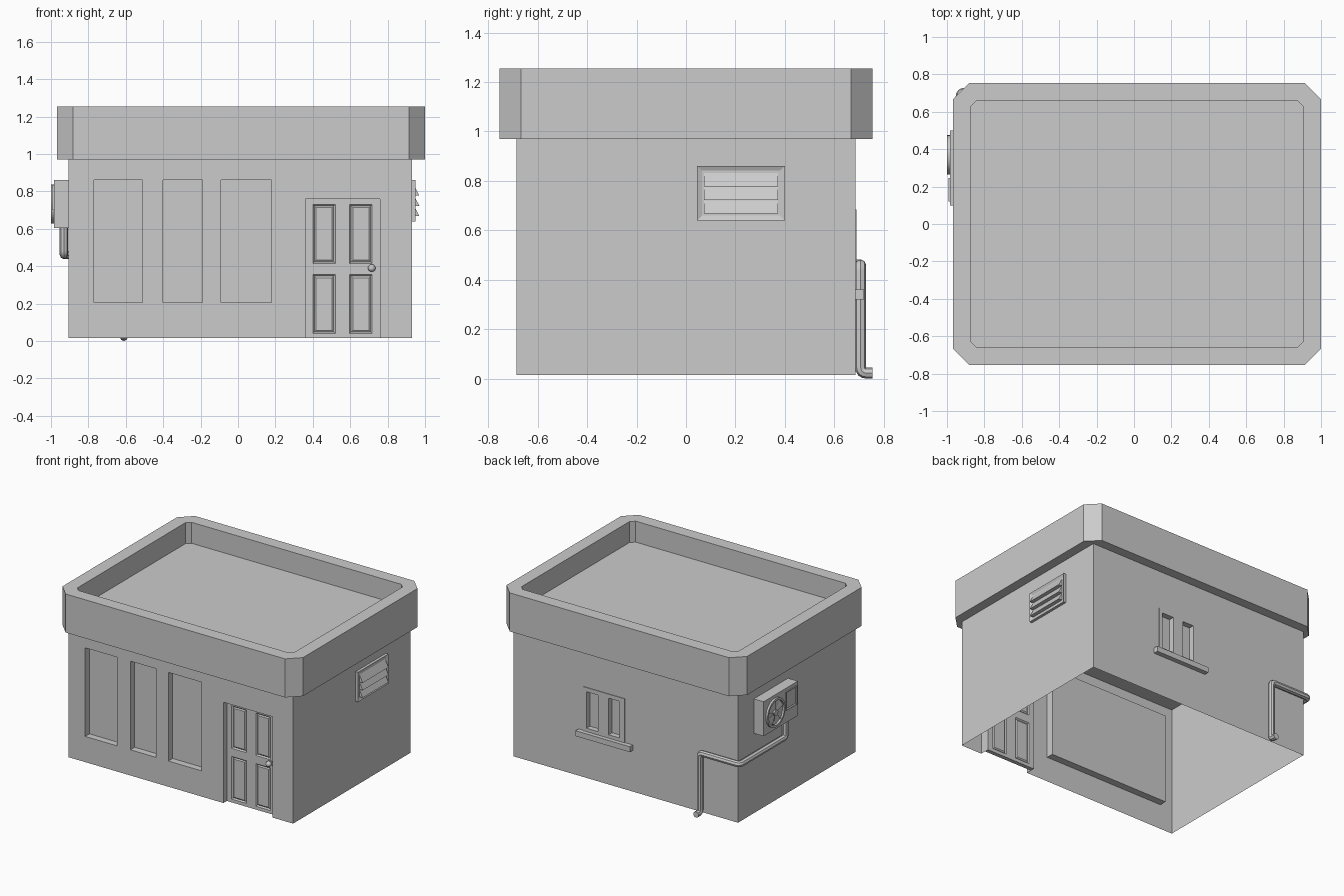
import bpy, bmesh, math
from mathutils import Vector, Matrix

if "Cube" in bpy.data.objects:
    bpy.data.objects.remove(bpy.data.objects["Cube"])

def finish(name, bm, smooth=False):
    me = bpy.data.meshes.new(name)
    bm.to_mesh(me)
    bm.free()
    ob = bpy.data.objects.new(name, me)
    bpy.context.collection.objects.link(ob)
    if smooth:
        bpy.ops.object.select_all(action='DESELECT')
        bpy.context.view_layer.objects.active = ob
        ob.select_set(True)
        bpy.ops.object.shade_smooth_by_angle()
    return ob

def box(name, x, y, z):
    bm = bmesh.new()
    size = (x[1] - x[0], y[1] - y[0], z[1] - z[0])
    mid = (sum(x) / 2, sum(y) / 2, sum(z) / 2)
    bmesh.ops.create_cube(bm, size=1, matrix=Matrix.Translation(mid) @ Matrix.Diagonal((*size, 1)))
    return finish(name, bm)

def grid(bm, us, vs, fn):
    """Flat sheet split at the given lines; faces keyed by (column, row)."""
    vt = [[bm.verts.new(fn(u, v)) for v in vs] for u in us]
    return {(i, j): bm.faces.new((vt[i][j], vt[i+1][j], vt[i+1][j+1], vt[i][j+1]))
            for i in range(len(us) - 1) for j in range(len(vs) - 1)}

def push(bm, f, depth, inset=0.0):
    bm.normal_update()
    return bmesh.ops.inset_individual(bm, faces=[f], thickness=inset, depth=depth)['faces']

X0, X1, Y, Z0, Z1 = -0.905, 0.93, 0.685, 0.015, 0.97

# Walls: open-bottomed shell with recessed shop windows, doorway and back window
bm = bmesh.new()
front = lambda u, v: (u, -Y, v)
g = grid(bm, [X0, -0.77, -0.51, -0.40, -0.19, -0.09, 0.18, 0.27], [Z0, 0.205, 0.86, Z1], front)
for i in (1, 3, 5):
    push(bm, g[i, 1], -0.05)
g = grid(bm, [0.27, 0.36, 0.76, X1], [Z0, 0.76, Z1], front)
rim = push(bm, g[1, 0], -0.04)
floor = [f for f in rim if f.is_valid and all(abs(v.co.z - Z0) < 1e-4 for v in f.verts)]
bmesh.ops.delete(bm, geom=[g[1, 0]] + floor, context='FACES')
g = grid(bm, [-X1, -0.355, -0.02, -X0], [Z0, 0.36, 0.685, Z1], lambda u, v: (-u, Y, v))
push(bm, g[1, 1], 0.005)
bmesh.ops.delete(bm, geom=[g[1, 1]], context='FACES')
grid(bm, [-Y, Y], [Z0, Z1], lambda u, v: (X1, u, v))
grid(bm, [-Y, Y], [Z0, Z1], lambda u, v: (X0, -u, v))
finish("walls", bm)

# Shared housing behind the shop windows
bm = bmesh.new()
f = grid(bm, [-0.185, 0.805], [0.20, 0.865], lambda u, v: (-u, -Y + 0.001, v))[0, 0]
push(bm, f, 0.053)
finish("window_housing", bm)

# Back window sash and sill
bm = bmesh.new()
g = grid(bm, [-0.355, -0.33, -0.235, -0.15, -0.06, -0.02], [0.36, 0.385, 0.655, 0.685],
         lambda u, v: (-u, Y + 0.005, v))
for i in (1, 3):
    push(bm, g[i, 1], -0.04)
finish("back_window", bm)
box("window_sill", (-0.045, 0.40), (Y, 0.72), (0.32, 0.36))

# Panelled door, mirrored front to back
bm = bmesh.new()
g = grid(bm, [0.36, 0.40, 0.52, 0.597, 0.717, 0.76], [Z0, 0.04, 0.355, 0.415, 0.73, 0.76],
         lambda u, v: (u, -0.015, v))
rim = [e for e in bm.edges if e.is_boundary]
for i in (1, 3):
    for j in (1, 3):
        push(bm, g[i, j], -0.009, 0.012)
        push(bm, g[i, j], 0.006, 0.012)
new = bmesh.ops.extrude_edge_only(bm, edges=rim)['geom']
for v in new:
    if isinstance(v, bmesh.types.BMVert):
        v.co.y = 0
bmesh.ops.recalc_face_normals(bm, faces=bm.faces)
door = finish("door", bm)
door.location.y = -0.63
mod = door.modifiers.new("Mirror", 'MIRROR')
mod.use_axis = (False, True, False)

# Door knob
bm = bmesh.new()
bmesh.ops.create_uvsphere(bm, u_segments=16, v_segments=10, radius=0.02,
                          matrix=Matrix.Translation((0.715, -0.664, 0.39)))
bmesh.ops.create_cone(bm, cap_ends=True, segments=16, radius1=0.022, radius2=0.022, depth=0.006,
                      matrix=Matrix.Translation((0.715, -0.647, 0.39)) @ Matrix.Rotation(math.pi / 2, 4, 'X'))
finish("door_knob", bm, True)

# Roof with chamfered parapet and sunken deck
def octagon(bm, hx, hy, c, z):
    pts = [(hx, -hy + c), (hx, hy - c), (hx - c, hy), (-hx + c, hy),
           (-hx, hy - c), (-hx, -hy + c), (-hx + c, -hy), (hx - c, -hy)]
    return [bm.verts.new((x + 0.016, y, z)) for x, y in pts]

bm = bmesh.new()
loops = [octagon(bm, *a) for a in ((0.984, 0.755, 0.087, Z1), (0.984, 0.755, 0.087, 1.255),
                                   (0.888, 0.66, 0.03, 1.255), (0.888, 0.66, 0.03, 1.10))]
for a, b in zip(loops, loops[1:]):
    for i in range(8):
        k = (i + 1) % 8
        bm.faces.new((a[i], a[k], b[k], b[i]))
bm.faces.new(loops[-1])
bm.faces.new(loops[0][::-1])
finish("roof", bm)

# Louvred vent on the right wall
bm = bmesh.new()
g = grid(bm, [0.045, 0.40], [0.64, 0.86], lambda u, v: (X1, u, v))
push(bm, g[0, 0], 0.02)
push(bm, g[0, 0], -0.008, 0.027)
finish("vent_frame", bm)
for i in range(3):
    z = 0.667 + 0.055 * i
    bm = bmesh.new()
    tri = [bm.verts.new(p) for p in ((0.942, 0.072, z), (0.97, 0.072, z), (0.942, 0.072, z + 0.054))]
    f = bm.faces.new(tri)
    ex = bmesh.ops.extrude_face_region(bm, geom=[f], use_keep_orig=True)['geom']
    bmesh.ops.translate(bm, vec=(0, 0.301, 0), verts=[v for v in ex if isinstance(v, bmesh.types.BMVert)])
    bmesh.ops.recalc_face_normals(bm, faces=bm.faces)
    finish("vent_slat", bm)

# Air conditioner: case, fan ring, blades, hub and side panel
box("cooler_case", (-0.985, X0), (0.10, 0.50), (0.605, 0.86))
FC = Vector((-0.985, 0.37, 0.733))
bm = bmesh.new()
n = 32
rings = []
for r, d in ((0.105, 0), (0.105, 0.015), (0.09, 0.015), (0.09, 0)):
    rings.append([bm.verts.new(FC + Vector((-d, r * math.cos(t), r * math.sin(t))))
                  for t in (2 * math.pi * i / n for i in range(n))])
for a, b in zip(rings, rings[1:]):
    for i in range(n):
        bm.faces.new((a[i], b[i], b[(i + 1) % n], a[(i + 1) % n]))
bmesh.ops.recalc_face_normals(bm, faces=bm.faces)
finish("fan_ring", bm, True)
for k in range(5):
    bm = bmesh.new()
    pts = [(0.015, -0.3, 0.003), (0.088, -0.3, 0.003), (0.088, 0.3, 0.01), (0.015, 0.3, 0.01)]
    bm.faces.new([bm.verts.new(FC + Vector((-d, r * math.cos(a + k * 1.2566), r * math.sin(a + k * 1.2566))))
                  for r, a, d in pts][::-1])
    finish("fan_blade", bm)
bm = bmesh.new()
bmesh.ops.create_cone(bm, cap_ends=True, segments=16, radius1=0.022, radius2=0.022, depth=0.014,
                      matrix=Matrix.Translation(FC - Vector((0.007, 0, 0))) @ Matrix.Rotation(math.pi / 2, 4, 'Y'))
finish("fan_hub", bm, True)
bm = bmesh.new()
f = grid(bm, [-0.245, -0.12], [0.70, 0.835], lambda u, v: (-0.985, -u, v))[0, 0]
push(bm, f, 0.008)
push(bm, f, -0.006, 0.012)
finish("cooler_panel", bm)

# Drain pipe: down from the cooler, round the corner, down the back wall
path = [Vector(p) for p in ((-0.931, 0.17, 0.61), (-0.931, 0.17, 0.46), (-0.931, 0.706, 0.46),
                            (-0.61, 0.706, 0.46), (-0.61, 0.706, 0.0225), (-0.61, 0.755, 0.0225))]
pts = [path[0]]
for a, b, c in zip(path, path[1:], path[2:]):
    p, q = b + (a - b).normalized() * 0.025, b + (c - b).normalized() * 0.025
    pts += [p * (1 - t) ** 2 + b * 2 * t * (1 - t) + q * t * t for t in (0, 0.25, 0.5, 0.75, 1)]
pts.append(path[-1])
cu = bpy.data.curves.new("drain_pipe", 'CURVE')
cu.dimensions = '3D'
cu.bevel_depth = 0.0222
cu.bevel_resolution = 2
cu.use_fill_caps = True
sp = cu.splines.new('POLY')
sp.points.add(len(pts) - 1)
for s, p in zip(sp.points, pts):
    s.co = (*p, 1)
pipe = bpy.data.objects.new("drain_pipe", cu)
bpy.context.collection.objects.link(pipe)
bpy.ops.object.select_all(action='DESELECT')
bpy.context.view_layer.objects.active = pipe
pipe.select_set(True)
bpy.ops.object.convert(target='MESH')
bpy.ops.object.shade_smooth_by_angle()
